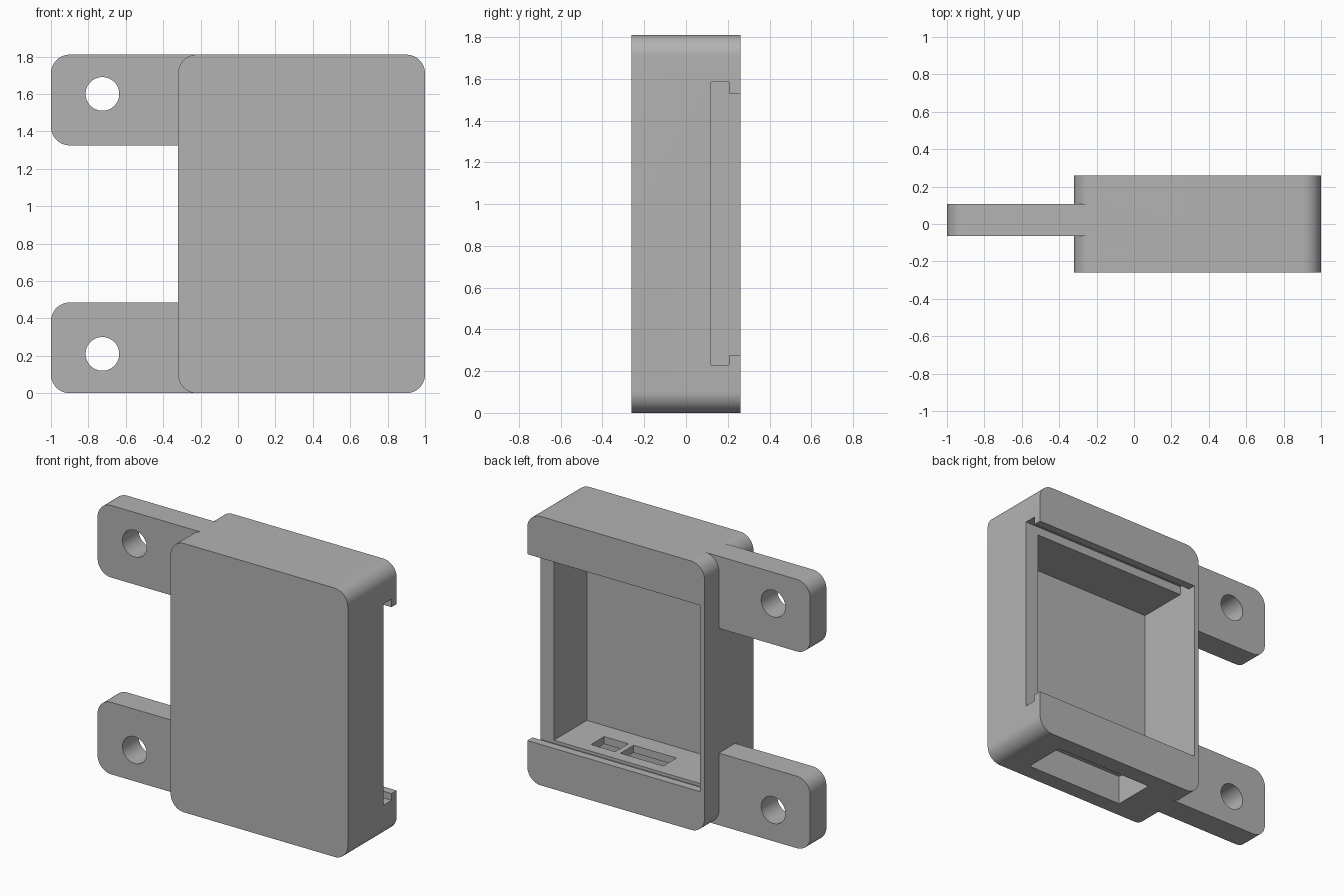
import bpy, bmesh, math

cube = bpy.data.objects.get("Cube")
if cube:
    bpy.data.objects.remove(cube, do_unlink=True)

grey = bpy.data.materials.new("plain_grey")
grey.use_nodes = True
colour = (0.45, 0.45, 0.45, 1)
grey.diffuse_color = colour
grey.node_tree.nodes["Principled BSDF"].inputs["Base Color"].default_value = colour


def add_object(name, bm):
    bmesh.ops.recalc_face_normals(bm, faces=bm.faces[:])
    mesh = bpy.data.meshes.new(name)
    bm.to_mesh(mesh)
    bm.free()
    mesh.materials.append(grey)
    obj = bpy.data.objects.new(name, mesh)
    bpy.context.collection.objects.link(obj)
    return obj


def plate(name, x, y, z, radius=0, round_right=True):
    """Box from ranges, with its corners rounded in the front outline."""
    steps = 12 if radius else 0
    points = []
    for i, (sx, sz) in enumerate([(1, 1), (0, 1), (0, 0), (1, 0)]):
        r = radius if (round_right or sx == 0) else 0
        cx = x[sx] + (r if sx == 0 else -r)
        cz = z[sz] + (r if sz == 0 else -r)
        for k in range(steps + 1 if r else 1):
            a = math.pi / 2 * (i + k / max(steps, 1))
            points.append((cx + r * math.cos(a), y[0], cz + r * math.sin(a)))
    bm = bmesh.new()
    face = bm.faces.new([bm.verts.new(p) for p in points])
    extruded = bmesh.ops.extrude_face_region(bm, geom=[face])
    moved = [v for v in extruded["geom"] if isinstance(v, bmesh.types.BMVert)]
    bmesh.ops.translate(bm, verts=moved, vec=(0, y[1] - y[0], 0))
    return add_object(name, bm)


def drill(name, x, z, radius):
    bpy.ops.mesh.primitive_cylinder_add(vertices=48, radius=radius, depth=1,
                                        location=(x, 0, z), rotation=(math.pi / 2, 0, 0))
    obj = bpy.context.object
    obj.name = name
    return obj


def combine(target, other, operation):
    """Apply a boolean and discard the helper."""
    mod = target.modifiers.new(operation.lower(), 'BOOLEAN')
    mod.operation = operation
    mod.solver = 'EXACT'
    mod.object = other
    other.hide_render = True
    bpy.ops.object.select_all(action='DESELECT')
    bpy.context.view_layer.objects.active = target
    target.select_set(True)
    bpy.ops.object.modifier_apply(modifier=mod.name)
    bpy.data.objects.remove(other, do_unlink=True)


# Main case with rounded outline
case = plate("mounting_case", (-0.32, 1), (-0.26, 0.26), (0, 1.81), 0.1)

# Two mounting tabs with screw holes
for z, hole_z in (((0, 0.485), 0.21), ((1.325, 1.81), 1.6)):
    combine(case, plate("tab", (-1, -0.2), (-0.065, 0.107), z, 0.1, False), 'UNION')
    combine(case, drill("screw_hole", -0.725, hole_z, 0.09), 'DIFFERENCE')

# Inner cavity, sliding lid channel, back opening, connector pocket and its windows
cuts = {
    "cavity": ((-0.285, 0.9), (-0.23, 0.2), (0.25, 1.527)),
    "lid_channel": ((-0.285, 1.1), (0.12, 0.205), (0.23, 1.585)),
    "back_opening": ((-0.285, 1.1), (0.19, 0.4), (0.275, 1.53)),
    "connector_pocket": ((0, 0.745), (-0.148, 0.143), (-0.1, 0.2)),
    "small_window": ((0.5, 0.68), (-0.1, 0.04), (0.15, 0.3)),
    "wide_window": ((0.14, 0.46), (-0.1, 0.04), (0.15, 0.3)),
}
for name, (x, y, z) in cuts.items():
    combine(case, plate(name, x, y, z), 'DIFFERENCE')

# Smooth the round corners and holes, keep the edges crisp
bpy.ops.object.select_all(action='DESELECT')
case.select_set(True)
bpy.context.view_layer.objects.active = case
bpy.ops.object.shade_smooth_by_angle(angle=math.radians(30))
